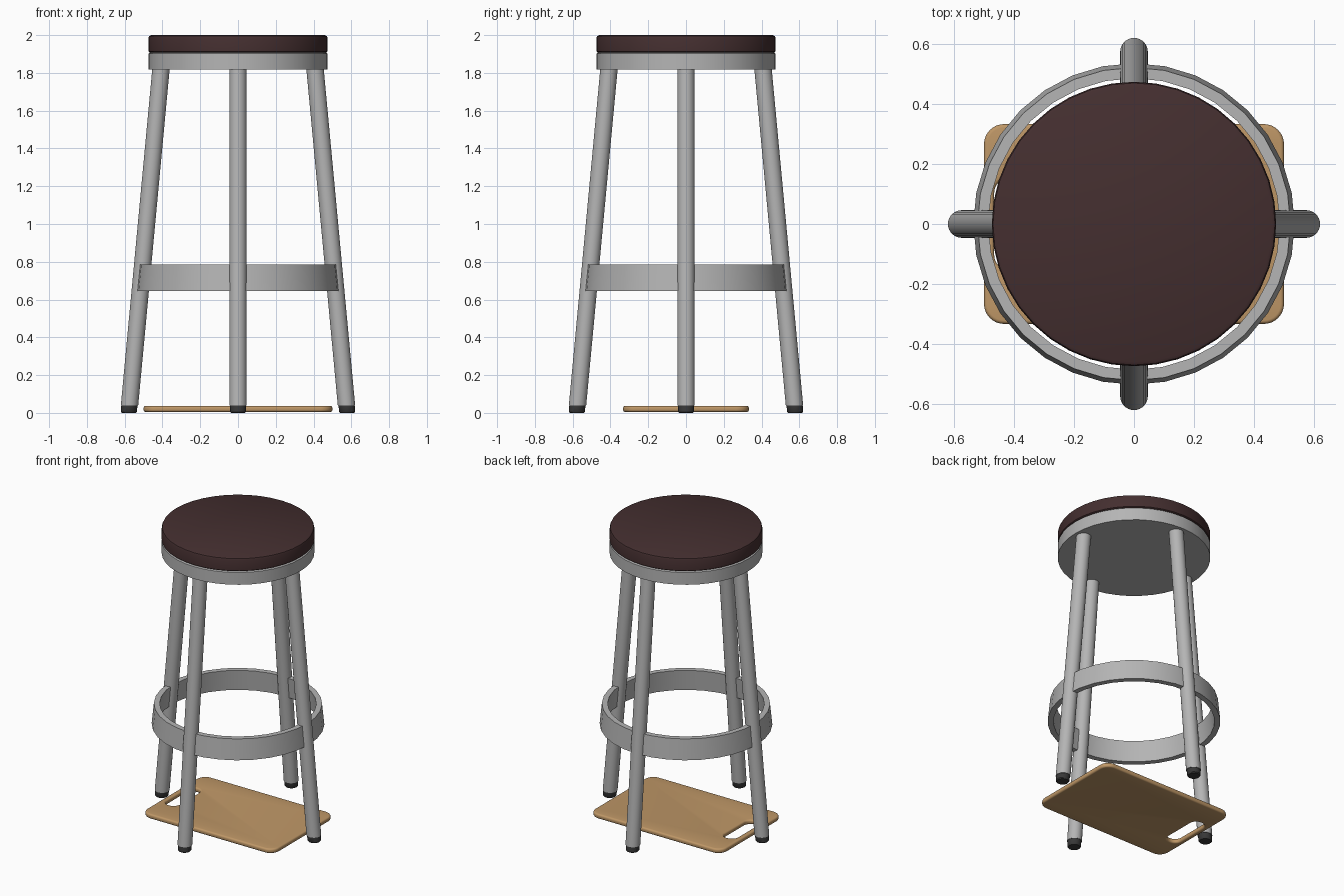
import bpy, bmesh, math
from math import pi, cos, sin, radians

if "Cube" in bpy.data.objects:
    bpy.data.objects.remove(bpy.data.objects["Cube"])


def material(name, r, g, b):
    m = bpy.data.materials.new(name)
    m.diffuse_color = (r, g, b, 1)
    m.use_nodes = True
    m.node_tree.nodes["Principled BSDF"].inputs["Base Color"].default_value = m.diffuse_color
    return m


METAL = material("grey metal", 0.46, 0.46, 0.46)
RUST = material("rust brown", 0.19, 0.125, 0.105)
SEAT = material("dark brown leather", 0.058, 0.028, 0.029)
RUBBER = material("black rubber", 0.04, 0.04, 0.04)
WOOD = material("light wood", 0.52, 0.31, 0.135)


def finish(obj, mats, angle=40):
    obj.data.materials.clear()
    for m in mats:
        obj.data.materials.append(m)
    bpy.ops.object.select_all(action='DESELECT')
    obj.select_set(True)
    bpy.context.view_layer.objects.active = obj
    bpy.ops.object.shade_smooth_by_angle(angle=radians(angle))
    return obj


def lathe(name, rings, sides, mats, caps=True, closed=False, face_rule=None):
    """Stack of horizontal circles (centre x, z, radius) joined by quads."""
    bm = bmesh.new()
    loops = [[bm.verts.new((cx + r * cos(2 * pi * i / sides),
                            r * sin(2 * pi * i / sides), z))
              for i in range(sides)] for cx, z, r in rings]
    pairs = list(zip(loops, loops[1:]))
    if closed:
        pairs.append((loops[-1], loops[0]))
    for row, (a, b) in enumerate(pairs):
        for i in range(sides):
            j = (i + 1) % sides
            f = bm.faces.new((a[i], a[j], b[j], b[i]))
            if face_rule:
                z = (rings[row][1] + rings[row + 1][1]) / 2
                f.material_index = face_rule(2 * pi * (i + 0.5) / sides, z)
    if caps:
        bm.faces.new(loops[0][::-1])
        bm.faces.new(loops[-1])
    bmesh.ops.recalc_face_normals(bm, faces=bm.faces)
    me = bpy.data.meshes.new(name)
    bm.to_mesh(me)
    bm.free()
    obj = bpy.data.objects.new(name, me)
    bpy.context.collection.objects.link(obj)
    return finish(obj, mats)


# Seat cushion and the metal pan under it
lathe("seat_cushion", [(0, 1.908, 0.466), (0, 1.914, 0.474), (0, 1.985, 0.474),
                       (0, 1.995, 0.470), (0, 2.0, 0.460)], 40, [SEAT])
lathe("seat_pan", [(0, 1.818, 0.474), (0, 1.902, 0.474), (0, 1.908, 0.466)],
      40, [METAL])

# Foot ring: flat band that tapers with the legs
lathe("foot_ring", [(0, 0.645, 0.536), (0, 0.785, 0.522),
                    (0, 0.785, 0.486), (0, 0.645, 0.500)],
      32, [METAL], caps=False, closed=True)


# Legs, each with rust patches (angle from inner side, half width, z, half height)
def leg_x(z):
    return 0.578 - 0.0935 * z


def rust_rule(patches):
    def rule(theta, z):
        phi = math.degrees(math.atan2(sin(theta), -cos(theta)))
        for a, w, zc, h in patches:
            wobble = 1 + 0.12 * sin(phi * 0.11 + z * 30) + 0.08 * sin(phi * 0.23 - z * 55)
            if math.hypot((phi - a) / w, (z - zc) / h) < wobble:
                return 1
        return 0
    return rule


LEGS = [("right_leg", 0, [(-60, 65, 1.83, 0.11)]),
        ("back_leg", 90, [(-55, 28, 1.76, 0.03)]),
        ("left_leg", 180, [(50, 50, 1.83, 0.11), (28, 38, 1.05, 0.04)]),
        ("front_leg", 270, [(28, 68, 1.74, 0.18)])]
N = 110
for name, turn, patches in LEGS:
    zs = [0.04 + (1.86 - 0.04) * i / N for i in range(N + 1)]
    leg = lathe(name, [(leg_x(z), z, 0.046) for z in zs], 32,
                [METAL, RUST], face_rule=rust_rule(patches))
    foot = lathe(name + "_foot", [(leg_x(0), 0, 0.037), (leg_x(0), 0.006, 0.042),
                                  (leg_x(0.03), 0.036, 0.043),
                                  (leg_x(0.04), 0.042, 0.043)], 32, [RUBBER])
    for o in (leg, foot):
        o.rotation_euler.z = radians(turn)


# Cutting board on the floor with a rounded hand hole
def rounded_rect(cx, hx, hy, r, steps=8):
    pts = []
    for k, (sx, sy) in enumerate([(1, 1), (-1, 1), (-1, -1), (1, -1)]):
        for s in range(steps + 1):
            a = pi / 2 * (k + s / steps)
            pts.append((cx + sx * (hx - r) + r * cos(a), sy * (hy - r) + r * sin(a)))
    return pts


B = 0.012
curve = bpy.data.curves.new("cutting_board", 'CURVE')
curve.dimensions = '2D'
curve.fill_mode = 'BOTH'
curve.extrude = 0.004
curve.bevel_depth = B
curve.bevel_resolution = 3
for pts in (rounded_rect(0, 0.5 - B, 0.333 - B, 0.055),
            rounded_rect(-0.418, 0.048 + B, 0.15 + B, 0.045 + B)):
    sp = curve.splines.new('POLY')
    sp.points.add(len(pts) - 1)
    for p, (x, y) in zip(sp.points, pts):
        p.co = (x, y, 0, 1)
    sp.use_cyclic_u = True
board = bpy.data.objects.new("cutting_board", curve)
bpy.context.collection.objects.link(board)
board.location.z = 0.021
bpy.ops.object.select_all(action='DESELECT')
board.select_set(True)
bpy.context.view_layer.objects.active = board
bpy.ops.object.convert(target='MESH')
board = bpy.context.view_layer.objects.active
board.name = "cutting_board"
bm = bmesh.new()
bm.from_mesh(board.data)
bmesh.ops.remove_doubles(bm, verts=bm.verts, dist=0.0001)
bmesh.ops.recalc_face_normals(bm, faces=bm.faces)
bm.to_mesh(board.data)
bm.free()
finish(board, [WOOD])
